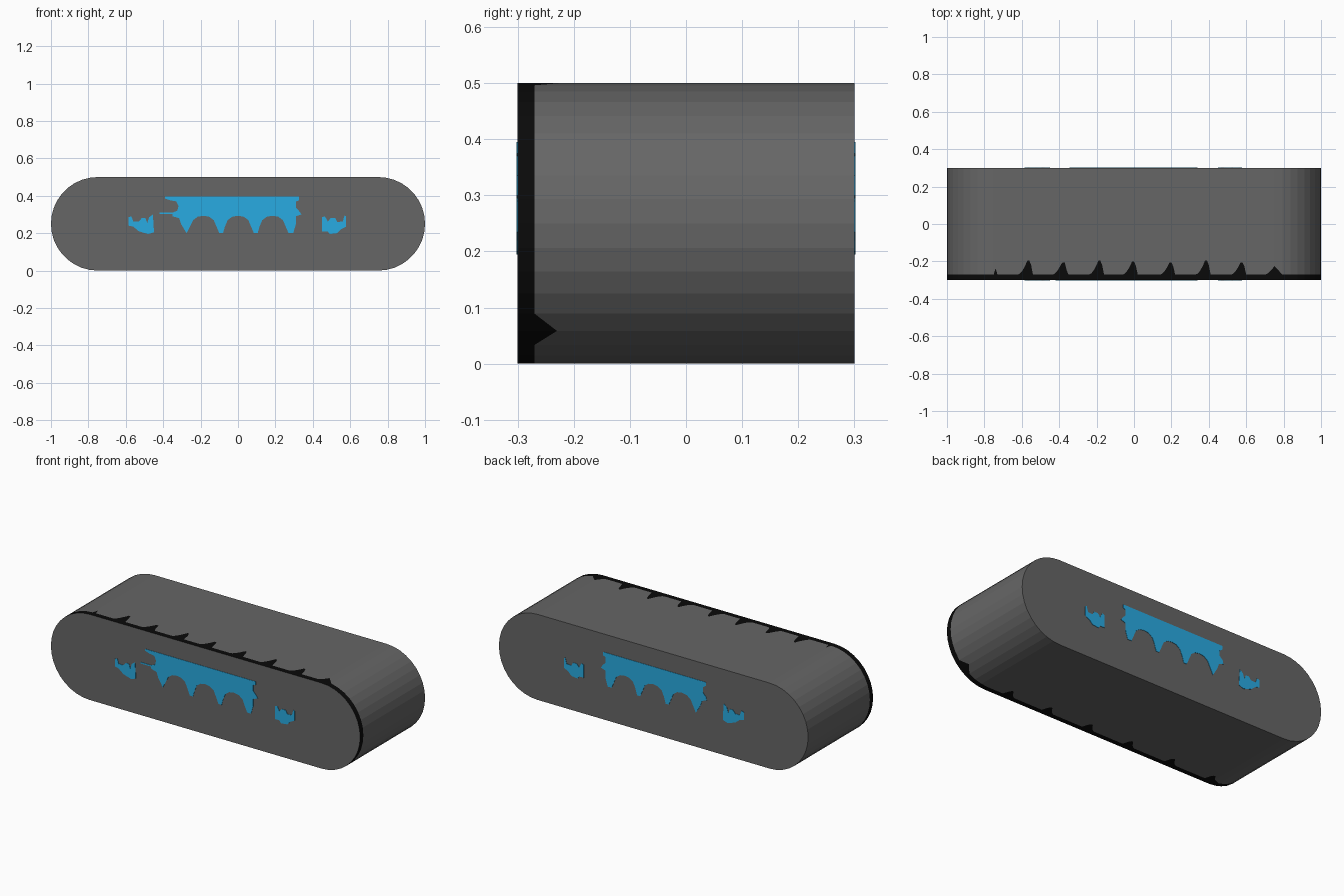
import bpy, bmesh, math

if "Cube" in bpy.data.objects:
    bpy.data.objects.remove(bpy.data.objects["Cube"])

R, HALF, D = 0.25, 0.75, 0.3   # end radius, straight half length, half depth


def material(name, rgb):
    m = bpy.data.materials.new(name)
    m.diffuse_color = (*rgb, 1)
    m.use_nodes = True
    m.node_tree.nodes["Principled BSDF"].inputs["Base Color"].default_value = m.diffuse_color
    return m


GREY = material("grey", (0.133, 0.133, 0.133))
BLACK = material("black", (0.003, 0.003, 0.003))
BLUE = material("blue", (0.022, 0.407, 0.761))


def finish(name, bm, mats):
    bmesh.ops.recalc_face_normals(bm, faces=bm.faces)
    me = bpy.data.meshes.new(name)
    bm.to_mesh(me)
    bm.free()
    for m in mats:
        me.materials.append(m)
    ob = bpy.data.objects.new(name, me)
    bpy.context.collection.objects.link(ob)
    return ob


# Height of the black drips above the plain band, as a function of x
TOP = [(-0.75, .05), (-0.56, .075), (-0.375, .065), (-0.18, .075), (0, .07),
       (0.2, .065), (0.39, .075), (0.58, .065), (0.76, .045)]
BOTTOM = [(x, .05) for x in (0.63, 0.37, 0.1, -0.17, -0.45, -0.72)]


def drip(x, peaks):
    h = 0
    for p, top in peaks:
        t = x - p
        if -0.06 < t <= -0.01:
            h = max(h, top * ((t + 0.06) / 0.05) ** 1.7)
        elif -0.01 < t < 0.02:
            h = max(h, top * min(1, (0.02 - t) / 0.015))
    return h


# Outline of the pill: (x, z, depth of the black band)
outline = []
N, SEG = 150, 18
for i in range(N):
    x = HALF - 2 * HALF * i / N
    outline.append((x, 2 * R, 0.03 + drip(x, TOP)))
for i in range(SEG):
    a = math.pi / 2 + math.pi * i / SEG
    outline.append((-HALF + R * math.cos(a), R + R * math.sin(a), 0.03))
for i in range(N):
    x = -HALF + 2 * HALF * i / N
    outline.append((x, 0, 0.03 + drip(x, BOTTOM)))
for i in range(SEG):
    a = -math.pi / 2 + math.pi * i / SEG
    x = HALF + R * math.cos(a)
    outline.append((x, R + R * math.sin(a), 0.07 if i == 4 else 0.03))

# Body with the black band along its front edge
bm = bmesh.new()
front = [bm.verts.new((x, -D, z)) for x, z, w in outline]
wave = [bm.verts.new((x, -D + w, z)) for x, z, w in outline]
back = [bm.verts.new((x, D, z)) for x, z, w in outline]
bm.faces.new(front)
bm.faces.new(back)
for i in range(len(outline)):
    j = (i + 1) % len(outline)
    bm.faces.new((front[i], front[j], wave[j], wave[i])).material_index = 1
    bm.faces.new((wave[i], wave[j], back[j], back[i]))
finish("body", bm, [GREY, BLACK])


def plate(name, pts, side):
    """Thin painted plate on the front (side -1) or back (side 1)."""
    bm = bmesh.new()
    f = bm.faces.new([bm.verts.new((x, side * (D - 0.001), z)) for x, z in pts])
    ext = bmesh.ops.extrude_face_region(bm, geom=[f], use_keep_orig=True)
    moved = [v for v in ext["geom"] if isinstance(v, bmesh.types.BMVert)]
    bmesh.ops.translate(bm, verts=moved, vec=(0, side * 0.003, 0))
    finish(name, bm, [BLUE])


# Central marking: straight top, three arches underneath
def arch(cx):
    return [(cx + 0.085, .20), (cx + 0.07, .235), (cx + 0.055, .27),
            (cx + 0.03, .288), (cx, .293), (cx - 0.03, .288),
            (cx - 0.055, .27), (cx - 0.07, .235), (cx - 0.08, .20)]


right_edge = [(.325, .395), (.325, .375), (.31, .37), (.31, .335), (.325, .32),
              (.34, .30), (.31, .29), (.31, .25), (.295, .20)]
arches = arch(.185) + arch(0) + arch(-.185)[:7] + [(-.275, .20)]
left_front = [(-.305, .25), (-.315, .28), (-.35, .29), (-.35, .302), (-.42, .302),
              (-.42, .31), (-.35, .31), (-.325, .32), (-.318, .345),
              (-.33, .37), (-.36, .375), (-.39, .385), (-.39, .395)]
left_back = [(-.305, .25), (-.315, .28), (-.345, .29), (-.34, .31),
             (-.32, .33), (-.32, .36), (-.34, .375), (-.34, .395)]
plate("front_marking", right_edge + arches + left_front, -1)
plate("back_marking", right_edge + arches + left_back, 1)

# Small ragged markings on both sides of it
left_spot = [(-.585, .285), (-.57, .29), (-.56, .262), (-.53, .262), (-.515, .28),
             (-.495, .28), (-.485, .255), (-.475, .285), (-.455, .30), (-.45, .22),
             (-.45, .205), (-.48, .195), (-.53, .21), (-.56, .235), (-.585, .24)]
right_spot = [(.45, .285), (.465, .29), (.48, .262), (.495, .28), (.52, .28),
              (.53, .26), (.56, .262), (.57, .295), (.578, .29), (.578, .235),
              (.55, .22), (.53, .20), (.49, .195), (.48, .21), (.45, .21)]
for side, label in ((-1, "front"), (1, "back")):
    plate(label + "_left_spot", left_spot, side)
    plate(label + "_right_spot", right_spot, side)
